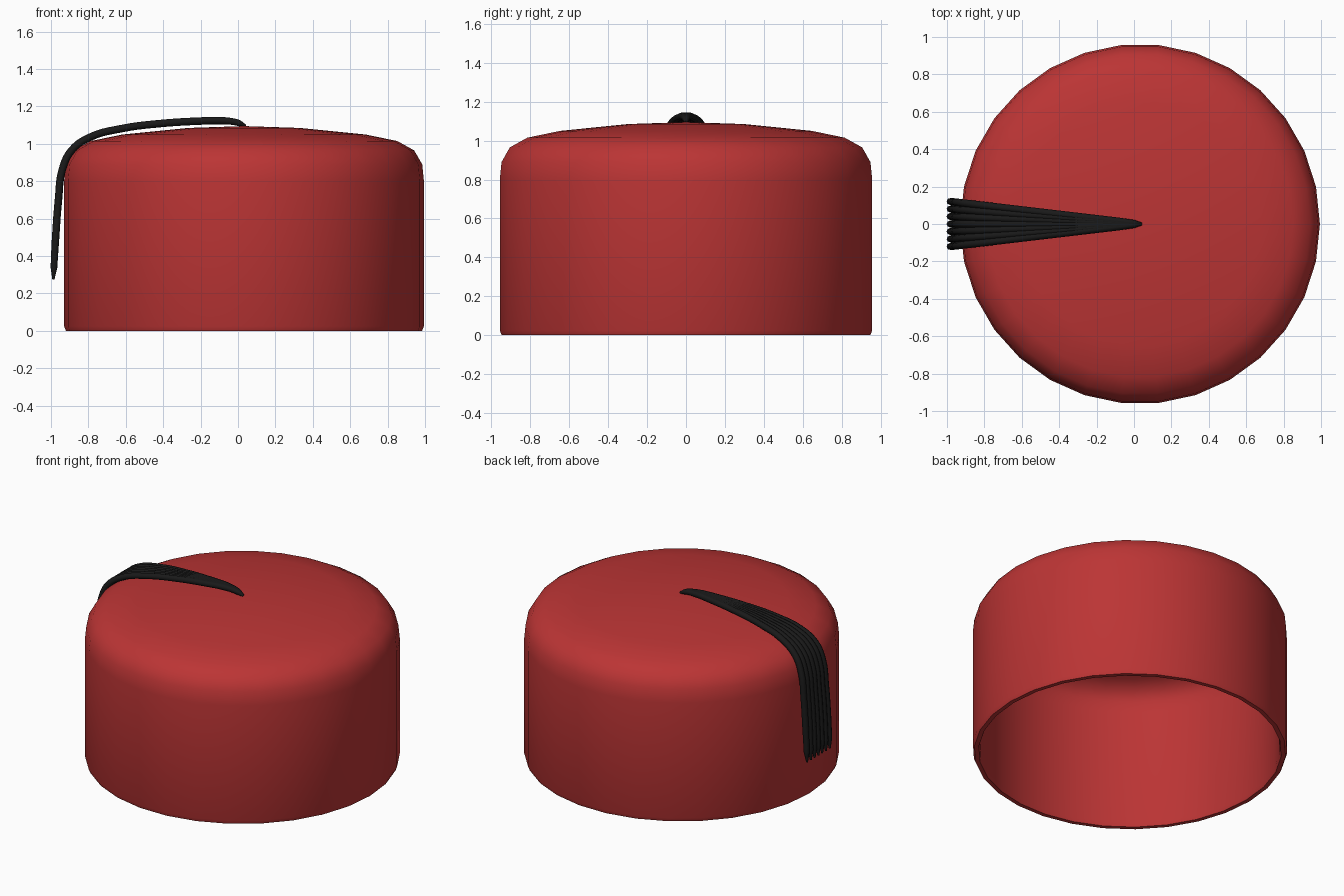
import bpy, bmesh
from math import sin, cos, pi

if "Cube" in bpy.data.objects:
    bpy.data.objects.remove(bpy.data.objects["Cube"])

CX = 0.032      # hat axis
SIDES = 30


def material(name, rgb):
    m = bpy.data.materials.new(name)
    m.diffuse_color = (*rgb, 1)
    m.use_nodes = True
    m.node_tree.nodes["Principled BSDF"].inputs["Base Color"].default_value = m.diffuse_color
    return m


def lathe(name, profile, mat):
    """Revolve (radius, z) points; the first and last lie on the axis."""
    bm = bmesh.new()
    start = bm.verts.new((CX, 0, profile[0][1]))
    end = bm.verts.new((CX, 0, profile[-1][1]))
    rings = [[bm.verts.new((CX + r * cos(2 * pi * i / SIDES),
                            r * sin(2 * pi * i / SIDES), z))
              for i in range(SIDES)] for r, z in profile[1:-1]]
    for i in range(SIDES):
        j = (i + 1) % SIDES
        bm.faces.new((start, rings[0][i], rings[0][j]))
        for a, b in zip(rings, rings[1:]):
            bm.faces.new((a[i], b[i], b[j], a[j]))
        bm.faces.new((end, rings[-1][j], rings[-1][i]))
    bmesh.ops.recalc_face_normals(bm, faces=bm.faces)
    me = bpy.data.meshes.new(name)
    bm.to_mesh(me)
    bm.free()
    me.materials.append(mat)
    ob = bpy.data.objects.new(name, me)
    bpy.context.collection.objects.link(ob)
    return ob


def shade(ob, angle):
    bpy.ops.object.select_all(action='DESELECT')
    ob.select_set(True)
    bpy.context.view_layer.objects.active = ob
    bpy.ops.object.shade_smooth_by_angle(angle=angle)


# Hollow felt cap: domed outside, rolled rim, inner wall and ceiling
outer = [(0, 1.095), (0.3, 1.085), (0.65, 1.05), (0.82, 1.015), (0.91, 0.965),
         (0.953, 0.89), (0.962, 0.80), (0.962, 0.025), (0.952, 0.0)]
inner = [(0.925, 0.0), (0.917, 0.025), (0.917, 0.80), (0.908, 0.87),
         (0.875, 0.93), (0.80, 0.97), (0.64, 1.005), (0.3, 1.04), (0, 1.05)]
cap = lathe("felt_cap", outer + inner, material("red_felt", (0.5, 0.035, 0.035)))
shade(cap, 0.8)

# Tassel: seven cords fanning from the crown centre over the left edge
# path points are x, z, thickness factor
path = [(0.04, 1.095, 0.4), (0.0, 1.113, 0.85), (-0.09, 1.124, 1), (-0.2, 1.122, 1),
        (-0.42, 1.108, 1), (-0.62, 1.082, 1), (-0.79, 1.036, 1), (-0.89, 0.965, 1),
        (-0.94, 0.86, 1), (-0.96, 0.70, 1), (-0.975, 0.50, 1), (-0.984, 0.34, 0.9),
        (-0.987, 0.275, 0.3)]
curve = bpy.data.curves.new("tassel", 'CURVE')
curve.dimensions = '3D'
curve.bevel_depth = 0.02
curve.bevel_resolution = 2
curve.resolution_u = 5
curve.use_fill_caps = True
for k in range(-3, 4):
    s = curve.splines.new('BEZIER')
    s.bezier_points.add(len(path) - 1)
    for p, (x, z, r) in zip(s.bezier_points, path):
        p.co = (x, k * 0.04 * (0.04 - x) / 1.02, z)
        p.radius = r
        p.handle_left_type = p.handle_right_type = 'AUTO'
curve.materials.append(material("black_cord", (0.01, 0.01, 0.01)))
tassel = bpy.data.objects.new("tassel", curve)
bpy.context.collection.objects.link(tassel)
bpy.ops.object.select_all(action='DESELECT')
tassel.select_set(True)
bpy.context.view_layer.objects.active = tassel
bpy.ops.object.convert(target='MESH')
shade(bpy.context.view_layer.objects.active, 0.8)
